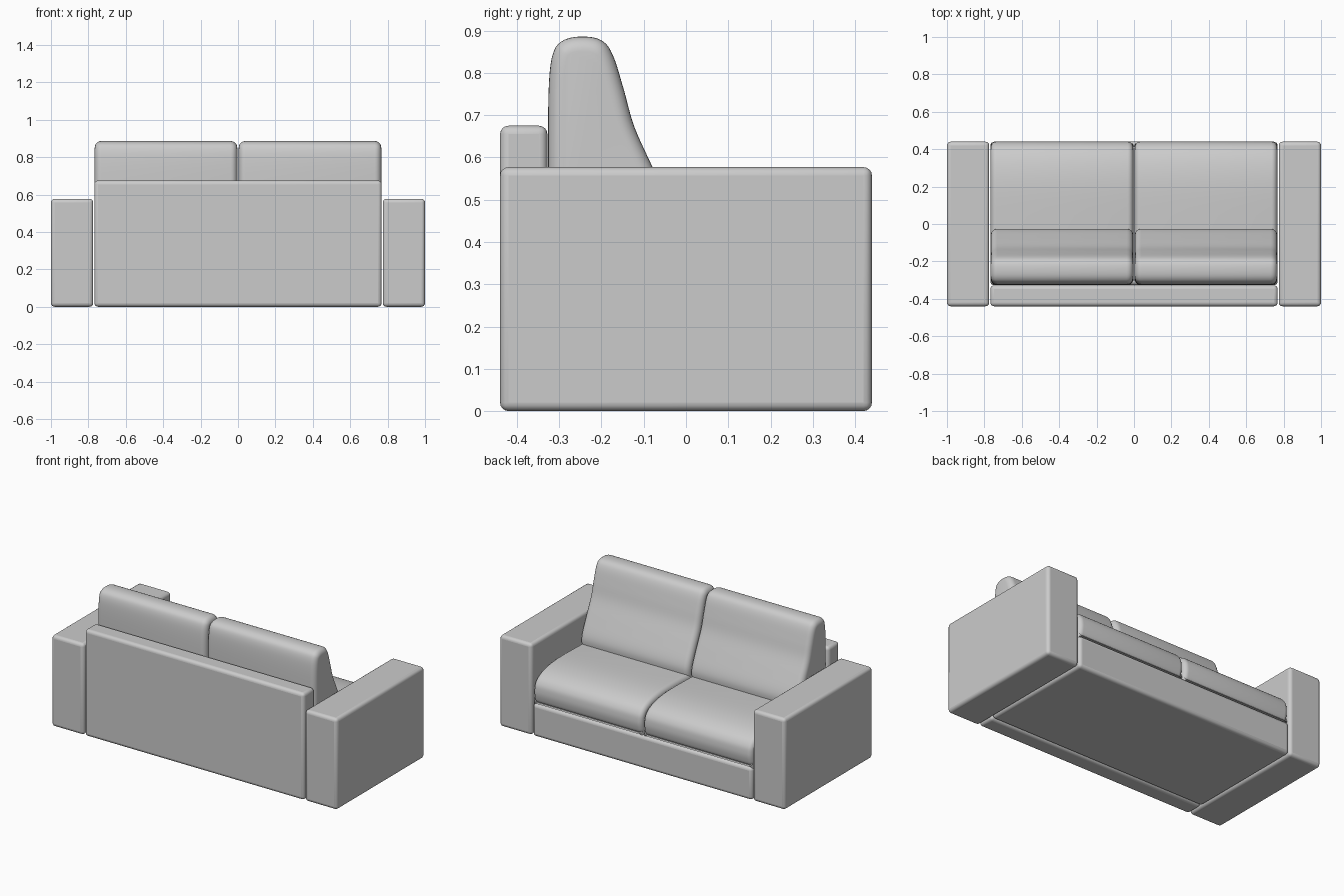
import bpy, math
from mathutils import Vector

if "Cube" in bpy.data.objects:
    bpy.data.objects.remove(bpy.data.objects["Cube"])


def smooth(ob):
    bpy.ops.object.select_all(action='DESELECT')
    ob.select_set(True)
    bpy.context.view_layer.objects.active = ob
    bpy.ops.object.shade_smooth_by_angle(angle=math.radians(35))


def rounded_box(name, lo, hi, radius=0.02):
    lo, hi = Vector(lo), Vector(hi)
    bpy.ops.mesh.primitive_cube_add(size=1, location=(lo + hi) / 2)
    ob = bpy.context.object
    ob.name = name
    ob.scale = hi - lo
    bpy.ops.object.transform_apply(location=False, rotation=False, scale=True)
    mod = ob.modifiers.new("Bevel", 'BEVEL')
    mod.width = radius
    mod.segments = 4
    smooth(ob)
    return ob


def spline(points, steps=5):
    """Closed Catmull-Rom curve through 2D points."""
    pts = [Vector(p) for p in points]
    n, out = len(pts), []
    for i in range(n):
        a, b, c, d = (pts[(i + k) % n] for k in (-1, 0, 1, 2))
        for s in range(steps):
            t = s / steps
            out.append(0.5 * (2 * b + (c - a) * t + (2 * a - 5 * b + 4 * c - d) * t ** 2
                              + (3 * b - a - 3 * c + d) * t ** 3))
    return out


def cushion(name, profile, x0, x1, radius=0.035, rings=6):
    """Side profile (y, z), clockwise, swept along x with rounded ends."""
    curve = spline(profile)
    n = len(curve)
    normals = []
    for i in range(n):
        t = (curve[(i + 1) % n] - curve[i - 1]).normalized()
        normals.append(Vector((t.y, -t.x)))
    sections = []
    for k in range(rings + 1):
        a = math.pi / 2 * k / rings
        sections.append((x0 + radius * (1 - math.sin(a)), radius * (1 - math.cos(a))))
    sections.sort(key=lambda s: s[0])
    sections += [(x0 + x1 - x, inset) for x, inset in reversed(sections)]
    verts = []
    for x, inset in sections:
        for p, nrm in zip(curve, normals):
            q = p + nrm * inset
            verts.append((x, q.x, q.y))
    faces = []
    for s in range(len(sections) - 1):
        for i in range(n):
            j = (i + 1) % n
            faces.append((s * n + i, s * n + j, (s + 1) * n + j, (s + 1) * n + i))
    last = (len(sections) - 1) * n
    faces.append(tuple(range(n))[::-1])
    faces.append(tuple(range(last, last + n)))
    mesh = bpy.data.meshes.new(name)
    mesh.from_pydata(verts, [], faces)
    ob = bpy.data.objects.new(name, mesh)
    bpy.context.collection.objects.link(ob)
    # consistent outward normals
    bpy.context.view_layer.objects.active = ob
    ob.select_set(True)
    bpy.ops.object.mode_set(mode='EDIT')
    bpy.ops.mesh.select_all(action='SELECT')
    bpy.ops.mesh.normals_make_consistent(inside=False)
    bpy.ops.object.mode_set(mode='OBJECT')
    smooth(ob)
    return ob


# frame: rear panel and low plinth under the seat
rounded_box("back_panel", (-0.768, -0.44, 0), (0.768, -0.328, 0.675))
rounded_box("base", (-0.768, -0.327, 0), (0.768, 0.44, 0.205))

# side profiles of the cushions, clockwise in (y, z)
back_profile = [(-0.325, 0.41), (-0.326, 0.58), (-0.325, 0.76), (-0.315, 0.845),
                (-0.29, 0.877), (-0.245, 0.886), (-0.2, 0.877), (-0.173, 0.842),
                (-0.147, 0.76), (-0.122, 0.672), (-0.077, 0.572), (-0.035, 0.475),
                (-0.026, 0.42), (-0.038, 0.375), (-0.075, 0.36), (-0.28, 0.36),
                (-0.313, 0.373)]
seat_profile = [(-0.325, 0.25), (-0.325, 0.35), (-0.312, 0.385), (-0.275, 0.4),
                (0.0, 0.41), (0.2, 0.412), (0.32, 0.398), (0.395, 0.37),
                (0.43, 0.333), (0.44, 0.29), (0.438, 0.25), (0.427, 0.218),
                (0.395, 0.206), (0.0, 0.206), (-0.28, 0.206), (-0.313, 0.218)]

for side, s in (("right", 1), ("left", -1)):
    a, b = sorted((s * 0.774, s * 1.0))
    rounded_box("arm_" + side, (a, -0.44, 0), (b, 0.44, 0.577))
    a, b = sorted((s * 0.004, s * 0.766))
    cushion("seat_cushion_" + side, seat_profile, a, b, 0.03)
    cushion("back_cushion_" + side, back_profile, a, b)
